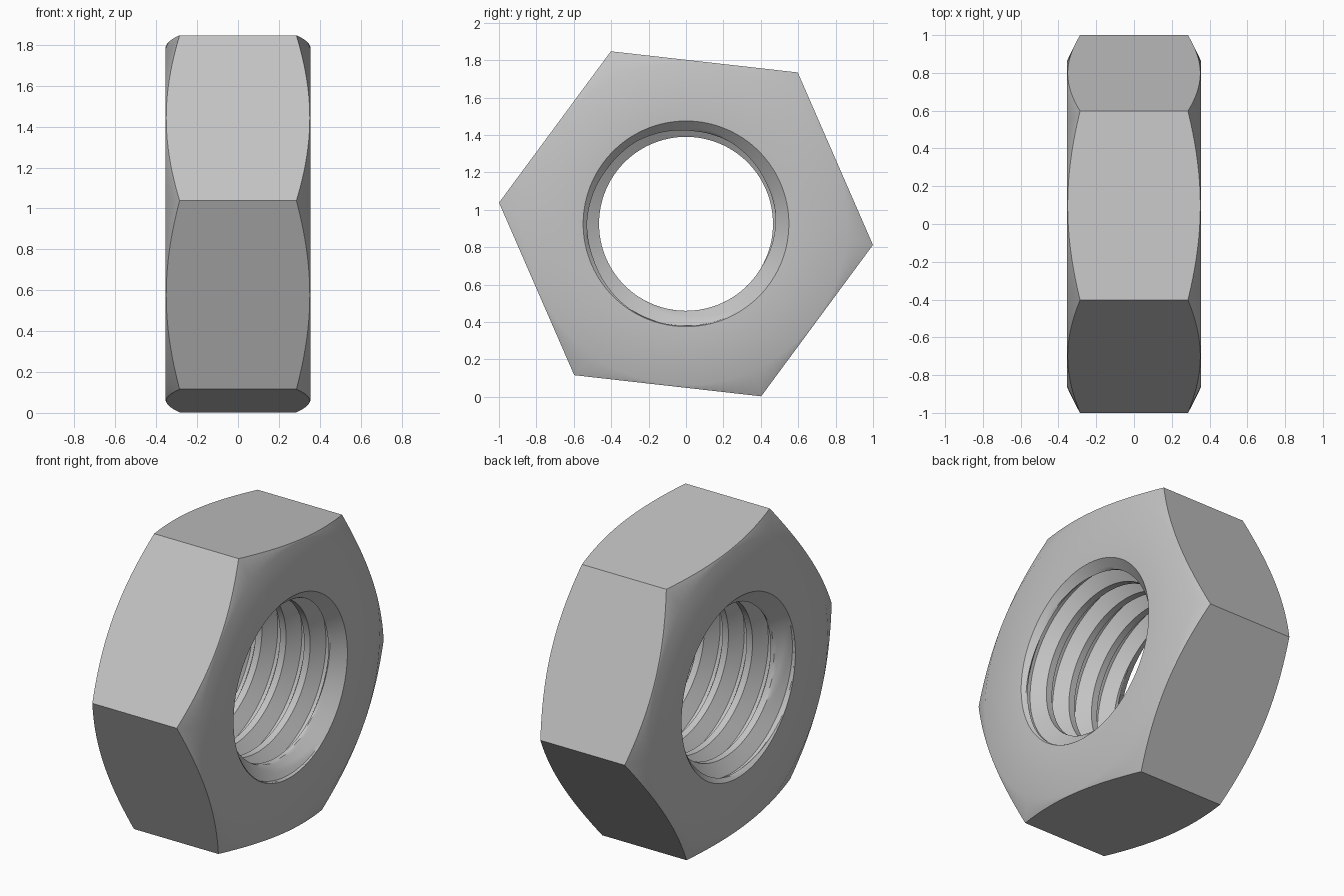
import bpy
import bmesh
from math import cos, sin, pi, radians, floor

cube = bpy.data.objects.get("Cube")
if cube:
    bpy.data.objects.remove(cube, do_unlink=True)

# Main dimensions; the nut's axis runs along x
N = 120                      # columns around the axis (multiple of six)
HALF = 0.355                 # half thickness
CORNER_R = 1.006             # hexagon corner radius
APOTHEM = CORNER_R * cos(pi / 6)
FACE_R = APOTHEM - 0.008     # edge of the flat end face
CHAMFER_SLOPE = 0.486
TILT = radians(-6.45)
CENTRE_Z = 0.925
RIM_R, MAJOR_R, MINOR_R = 0.55, 0.545, 0.465
PITCH = 0.163
STEPS = 5                    # subdivisions of each thread flat and flank

bm = bmesh.new()


def point(x, r, angle):
    return bm.verts.new((x, r * cos(angle), CENTRE_Z + r * sin(angle)))


def skin(rows):
    """Join neighbouring rows of vertices with quads."""
    for a, b in zip(rows, rows[1:]):
        for j in range(len(a) - 1):
            bm.faces.new((a[j], a[j + 1], b[j + 1], b[j]))


angles = [TILT + 2 * pi * j / N for j in range(N + 1)]


def hex_radius(angle):
    local = (angle - TILT) % (pi / 3) - pi / 6
    return APOTHEM / cos(local)


# Hexagonal outside with conical corner chamfers and flat end faces
rows = []
for side in (-1, 1):
    rim = [point(side * HALF, RIM_R, a) for a in angles]
    flat = [point(side * HALF, FACE_R, a) for a in angles]
    edge = [point(side * (HALF - (hex_radius(a) - FACE_R) * CHAMFER_SLOPE),
                  hex_radius(a), a) for a in angles]
    rows += [rim, flat, edge][::-side]
skin(rows)

# One pitch of the thread: root, flank, crest, flank
profile = []
corners = [(0, MAJOR_R), (1 / 8, MAJOR_R), (7 / 16, MINOR_R),
           (11 / 16, MINOR_R), (1, MAJOR_R)]
for (u0, r0), (u1, r1) in zip(corners, corners[1:]):
    for s in range(STEPS):
        t = s / STEPS
        profile.append((u0 + (u1 - u0) * t, r0 + (r1 - r0) * t))

# Threaded bore, opened up by a countersink at both ends
root_start = HALF - PITCH / 8 - PITCH * 3 / 4
first = floor((-HALF - root_start) / PITCH) - 2
rows = []
for turn in range(first, 4):
    for u, thread_r in profile:
        row = []
        for a in angles:
            x = root_start + PITCH * (turn + u + a / (2 * pi))
            x = max(-HALF, min(HALF, x))
            countersink = RIM_R - (HALF - abs(x))
            row.append(point(x, max(thread_r, countersink), a))
        rows.append(row)
skin(rows)

# Weld the seams and the clipped thread ends
bmesh.ops.remove_doubles(bm, verts=bm.verts[:], dist=0.0002)
bmesh.ops.dissolve_degenerate(bm, dist=0.0001, edges=bm.edges[:])
loose = [v for v in bm.verts if not v.link_faces]
bmesh.ops.delete(bm, geom=loose, context='VERTS')
bmesh.ops.recalc_face_normals(bm, faces=bm.faces[:])

mesh = bpy.data.meshes.new("hex_nut")
bm.to_mesh(mesh)
bm.free()
nut = bpy.data.objects.new("hex_nut", mesh)
bpy.context.collection.objects.link(nut)

# Plain grey metal
grey = bpy.data.materials.new("light_grey")
grey.use_nodes = True
colour = (0.55, 0.55, 0.55, 1)
grey.diffuse_color = colour
grey.node_tree.nodes["Principled BSDF"].inputs["Base Color"].default_value = colour
mesh.materials.append(grey)

bpy.ops.object.select_all(action='DESELECT')
nut.select_set(True)
bpy.context.view_layer.objects.active = nut
bpy.ops.object.shade_smooth_by_angle(angle=radians(30))
